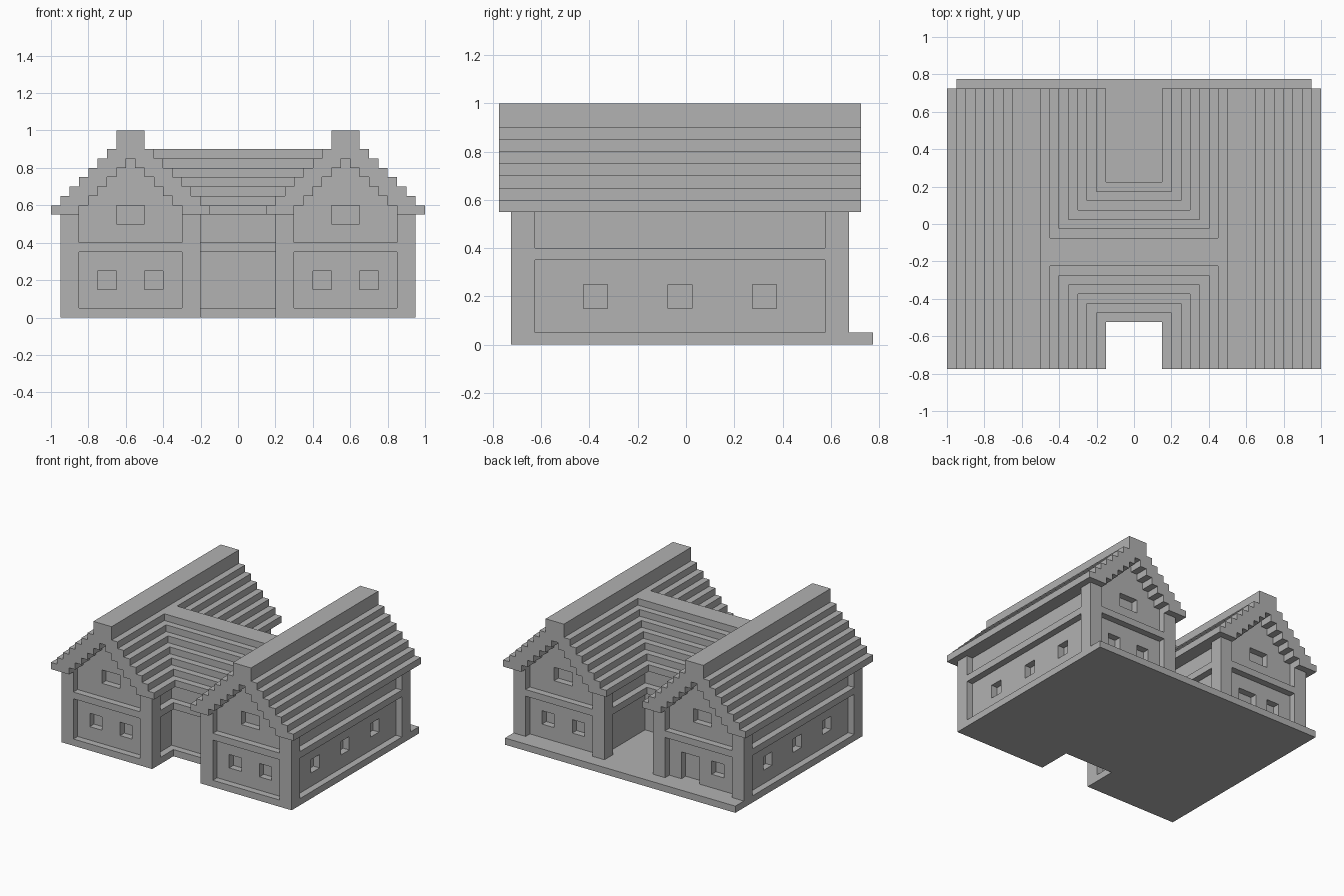
import bpy
import bmesh

STEP = 0.05
WING_X = 0.575      # centre line of each wing
MID_Y = -0.15       # centre line of the connecting hall
EAVE = 0.55

cube = bpy.data.objects.get("Cube")
if cube:
    bpy.data.objects.remove(cube, do_unlink=True)

stone = bpy.data.materials.new("stone grey")
stone.use_nodes = True
stone.diffuse_color = (0.445, 0.445, 0.445, 1)
stone.node_tree.nodes["Principled BSDF"].inputs["Base Color"].default_value = stone.diffuse_color


def finish(name, bm):
    bmesh.ops.recalc_face_normals(bm, faces=bm.faces)
    mesh = bpy.data.meshes.new(name)
    bm.to_mesh(mesh)
    bm.free()
    mesh.materials.append(stone)
    obj = bpy.data.objects.new(name, mesh)
    bpy.context.collection.objects.link(obj)
    return obj


def prism(name, points, lo, hi, place):
    """Extrude a flat outline from lo to hi; place maps (u, v, w) to xyz."""
    bm = bmesh.new()
    face = bm.faces.new([bm.verts.new(place(u, v, lo)) for u, v in points])
    new = bmesh.ops.extrude_face_region(bm, geom=[face])["geom"]
    shift = [b - a for a, b in zip(place(0, 0, lo), place(0, 0, hi))]
    bmesh.ops.translate(bm, vec=shift, verts=[g for g in new if isinstance(g, bmesh.types.BMVert)])
    return finish(name, bm)


def boxes(name, spans):
    """One mesh made of boxes given as ((x0, x1), (y0, y1), (z0, z1))."""
    bm = bmesh.new()
    for span in spans:
        verts = bmesh.ops.create_cube(bm, size=1)["verts"]
        for v in verts:
            v.co = [a + (b - a) * (c + 0.5) for (a, b), c in zip(span, v.co)]
    return finish(name, bm)


def stairs(half, z, count):
    """Right-hand side of a stepped gable, from the bottom up."""
    pts = []
    for i in range(count):
        w = half - i * STEP
        pts += [(w, z + i * STEP), (w, z + (i + 1) * STEP)]
    return pts


def mirrored(side):
    return side + [(-u, v) for u, v in reversed(side)]


def carve(obj, cutter):
    mod = obj.modifiers.new("openings", "BOOLEAN")
    mod.operation = "DIFFERENCE"
    mod.solver = "EXACT"
    mod.object = cutter
    graph = bpy.context.evaluated_depsgraph_get()
    mesh = bpy.data.meshes.new_from_object(obj.evaluated_get(graph))
    obj.modifiers.clear()
    obj.data = mesh
    bpy.data.objects.remove(cutter, do_unlink=True)


# Stepped outlines shared by both wings
outer = stairs(0.425, EAVE, 7) + [(0.075, 0.9), (0.075, 1.0)]
inner = stairs(0.275, EAVE, 6)
roof_outline = mirrored(outer) + [(-u, v) for u, v in inner] + inner[::-1]
wall_outline = mirrored([(0.325, 0), (0.325, EAVE)] + inner)

for side, label in ((-1, "right"), (1, "left")):
    def place(u, v, w):
        return (side * WING_X + u, w, v)

    def across(a, b):
        return tuple(sorted((side * a, side * b)))

    # Roof shell and recessed walls
    prism(label + "_wing_roof", roof_outline, -0.775, 0.725, place)
    walls = prism(label + "_wing_walls", wall_outline, -0.675, 0.625, place)

    # Window and door recesses
    low, attic = (0.15, 0.25), (0.5, 0.6)
    front, back = (-0.75, -0.625), (0.575, 0.7)
    holes = [(across(0.85, 1.0), (y - 0.05, y + 0.05), low) for y in (-0.375, -0.025, 0.325)]
    for depth in (front, back):
        holes.append((across(0.5, 0.65), depth, attic))
        holes.append((across(0.65, 0.75), depth, low))
    holes.append((across(0.4, 0.5), front, low))
    if side > 0:
        holes.append((across(0.4, 0.5), back, low))
    else:
        holes.append((across(0.4, 0.55), back, (0.05, 0.25)))
    carve(walls, boxes("opening_cutter", holes))

    # Corner posts and the floor band
    frame = [(across(x, x + 0.1), (y, y + 0.1), (0, EAVE)) for x in (0.2, 0.85) for y in (-0.725, 0.575)]
    frame.append((across(0.2, 0.95), (-0.725, 0.675), (0.35, 0.4)))
    boxes(label + "_wing_frame", frame)

# Connecting hall
boxes("hall_walls", [((-0.3, 0.3), (-0.425, 0.125), (0, EAVE))])
boxes("hall_band", [((-0.25, 0.25), (-0.475, 0.175), (0.35, 0.4))])
prism("hall_roof", mirrored(stairs(0.375, EAVE, 7)), -0.5, 0.5,
      lambda u, v, w: (w, MID_Y + u, v))

# Base slab with the front courtyard cut out
base_side = [(0.2, -0.475), (0.2, -0.725), (0.95, -0.725), (0.95, 0.775)]
prism("base_slab", mirrored(base_side), 0, STEP, lambda u, v, w: (u, v, w))
